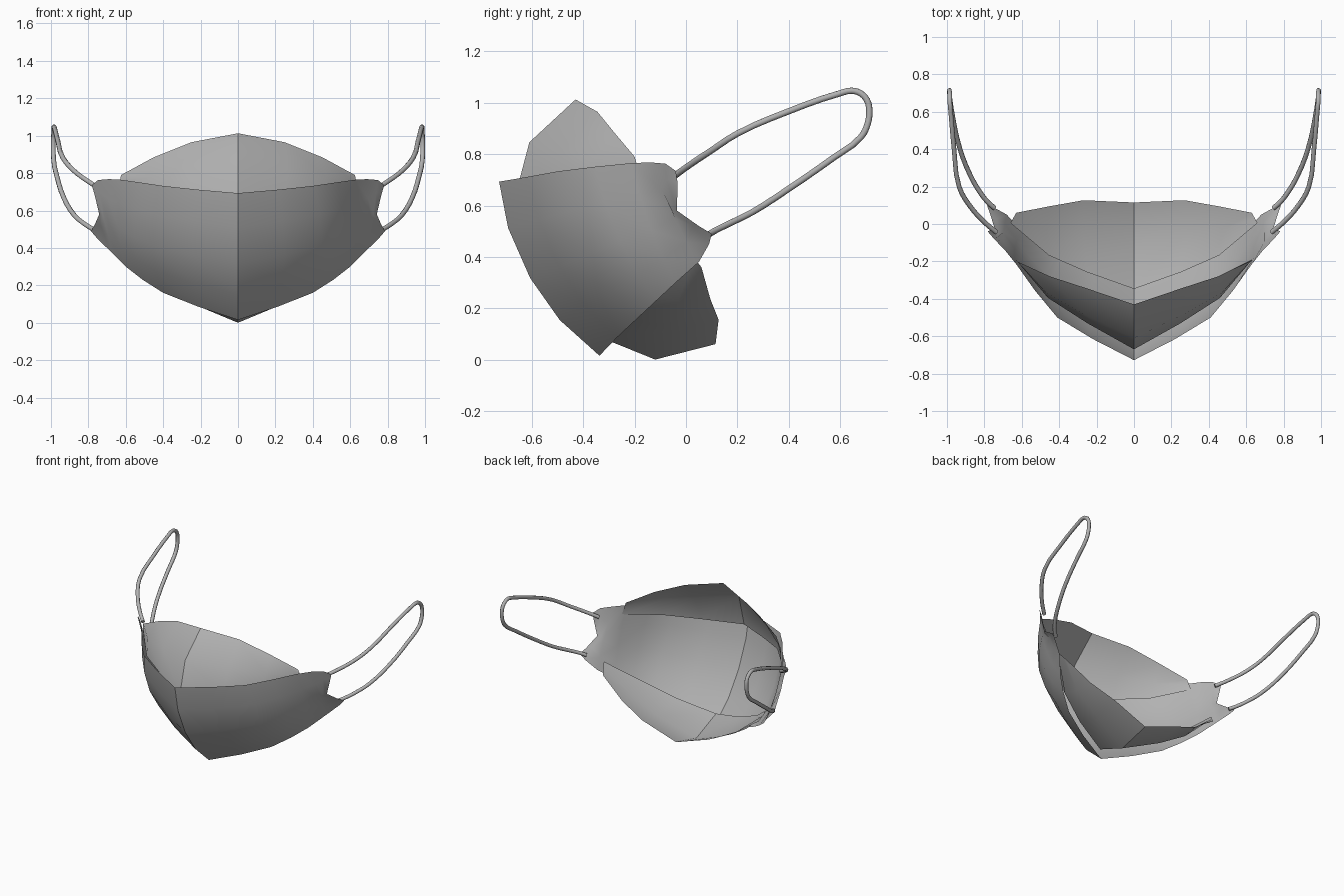
import bpy, math
from mathutils import Vector

if "Cube" in bpy.data.objects:
    bpy.data.objects.remove(bpy.data.objects["Cube"])

# Dark grey cloth shared by all parts
cloth = bpy.data.materials.new("grey_cloth")
cloth.diffuse_color = (.45, .45, .45, 1)
cloth.use_nodes = True
cloth.node_tree.nodes["Principled BSDF"].inputs["Base Color"].default_value = cloth.diffuse_color


def column(top, bottom, bulge, ts):
    """Points from top to bottom along an outward-bowed line."""
    a, b, n = Vector(top), Vector(bottom), Vector(bulge)
    return [a.lerp(b, t) + n * k for t, k in ts]


def panel(name, columns, angle=35):
    """Symmetric sheet from the columns of its +x half (first one at x = 0)."""
    left = [[Vector((-p[0], p[1], p[2])) for p in c] for c in columns[:0:-1]]
    cols = left + [[Vector(p) for p in c] for c in columns]
    n = len(cols[0])
    verts = [p for c in cols for p in c]
    faces = [(i * n + j, i * n + j + 1, (i + 1) * n + j + 1, (i + 1) * n + j)
             for i in range(len(cols) - 1) for j in range(n - 1)]
    mesh = bpy.data.meshes.new(name)
    mesh.from_pydata(verts, [], faces)
    mesh.materials.append(cloth)
    obj = bpy.data.objects.new(name, mesh)
    bpy.context.collection.objects.link(obj)
    bpy.ops.object.select_all(action='DESELECT')
    obj.select_set(True)
    bpy.context.view_layer.objects.active = obj
    bpy.ops.object.shade_smooth_by_angle(angle=math.radians(angle))
    return obj


# Front panel: bowed columns, then the notched side tab
front_ts = [(0, 0), (.27, .72), (.56, 1), (.80, .78), (1, 0)]
front = [
    column((0, -.728, .693), (0, -.337, .015), (0, -.098, .004), front_ts),
    column((.22, -.615, .712), (.21, -.27, .085), (.03, -.07, 0), front_ts),
    column((.41, -.50, .733), (.40, -.19, .16), (.045, -.05, 0), front_ts),
    column((.53, -.355, .751), (.51, -.115, .23), (.04, -.035, 0), front_ts),
    column((.63, -.215, .765), (.60, -.04, .30), (.025, -.018, 0), front_ts),
    column((.69, -.14, .768), (.68, .05, .38), (.012, -.01, 0), front_ts),
    [(.748, -.08, .763), (.74, -.075, .70), (.724, -.055, .58), (.735, .025, .52), (.752, .09, .45)],
    [(.782, -.04, .735), (.768, -.033, .69), (.742, -.035, .58), (.768, .05, .52), (.786, .10, .49)],
]
panel("front_panel", front)

# Top panel: nose flap tucked inside the front panel
flap_ts = [(0, 0), (.5, 1), (1, 0)]
panel("top_panel", [
    column((0, -.43, 1.013), (0, -.67, .62), (0, -.06, .03), flap_ts),
    column((.25, -.345, .965), (.25, -.53, .645), (.015, -.045, .01), flap_ts),
    column((.45, -.28, .885), (.46, -.395, .67), (.02, -.025, 0), flap_ts),
    column((.625, -.2, .79), (.642, -.178, .71), (0, 0, 0), flap_ts),
])

# Bottom panel: chin flap
panel("bottom_panel", [
    column((0, -.347, .092), (0, .115, .06), (0, -.004, -.076), flap_ts),
    column((.25, -.258, .17), (.27, .127, .155), (.01, .008, -.05), flap_ts),
    column((.455, -.168, .27), (.45, .095, .235), (.015, .005, -.025), flap_ts),
    column((.66, .005, .43), (.63, .06, .36), (0, 0, 0), flap_ts),
])

# Ear loops: round cord from the upper tab to the lower tab
loop = [(.735, -.045, .715), (.80, .01, .755), (.88, .10, .815), (.935, .20, .88),
        (.962, .40, .967), (.98, .60, 1.037), (.984, .645, 1.047), (.985, .68, 1.037),
        (.986, .705, 1.01), (.987, .714, .97), (.987, .705, .91), (.985, .68, .865),
        (.97, .58, .79), (.93, .40, .665), (.875, .26, .575), (.83, .18, .535),
        (.78, .115, .503), (.745, .085, .485)]
for side, label in ((1, "right"), (-1, "left")):
    curve = bpy.data.curves.new(label + "_ear_loop", 'CURVE')
    curve.dimensions = '3D'
    curve.bevel_depth = .013
    curve.bevel_resolution = 2
    curve.resolution_u = 3
    curve.use_fill_caps = True
    spline = curve.splines.new('BEZIER')
    spline.bezier_points.add(len(loop) - 1)
    for pt, (x, y, z) in zip(spline.bezier_points, loop):
        pt.co = (x * side, y, z)
        pt.handle_left_type = pt.handle_right_type = 'AUTO'
    curve.materials.append(cloth)
    bpy.context.collection.objects.link(bpy.data.objects.new(label + "_ear_loop", curve))
